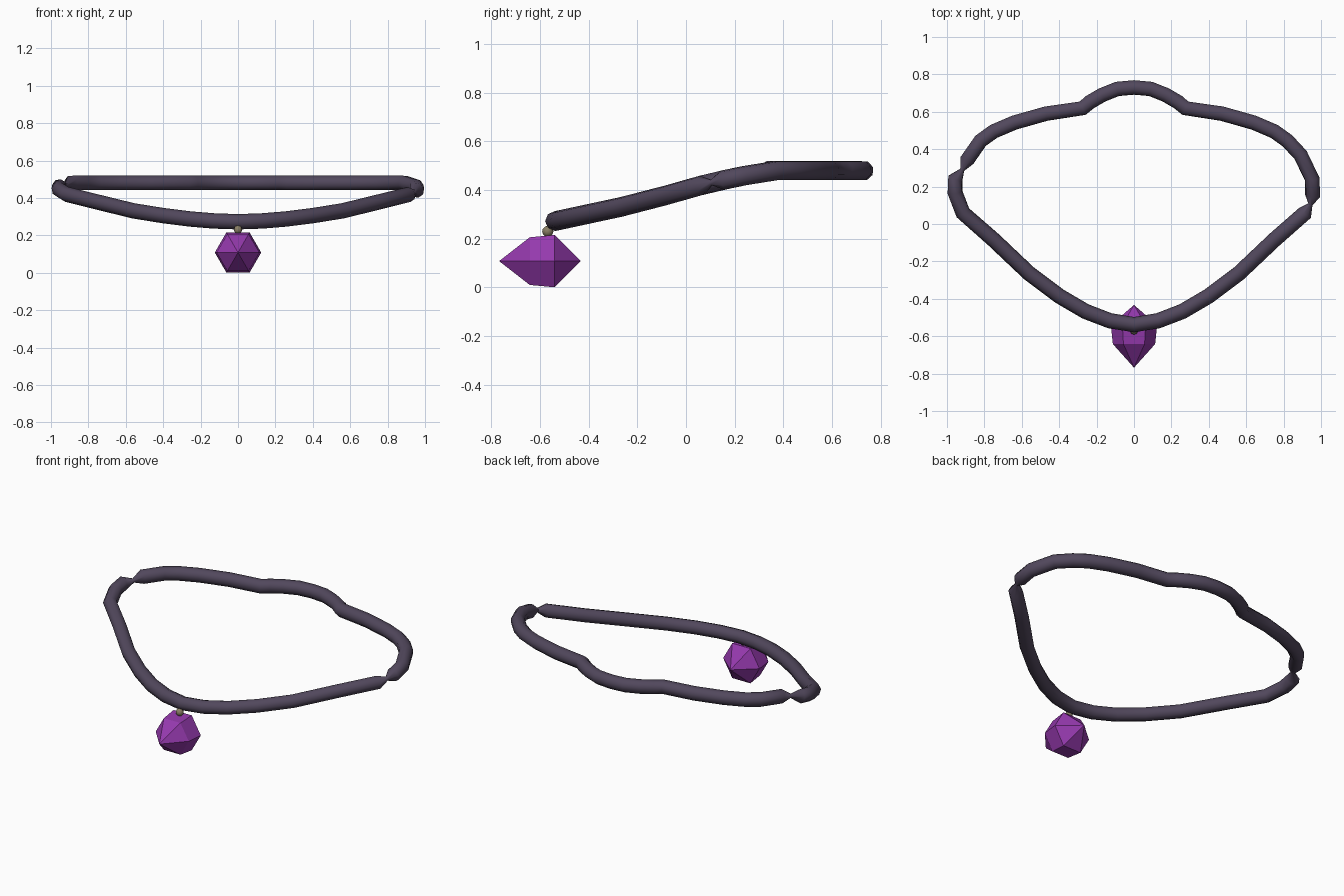
import bpy, bmesh, math

if "Cube" in bpy.data.objects:
    bpy.data.objects.remove(bpy.data.objects["Cube"])


def material(name, rgb):
    m = bpy.data.materials.new(name)
    m.diffuse_color = (*rgb, 1)
    m.use_nodes = True
    m.node_tree.nodes["Principled BSDF"].inputs["Base Color"].default_value = m.diffuse_color
    return m


cord_mat = material("dark_plum_cord", (0.083, 0.064, 0.108))
gem_mat = material("purple_gem", (0.30, 0.041, 0.42))
bead_mat = material("dull_brass", (0.25, 0.21, 0.13))


def cord_height(y):
    # rises from the front to a level back
    keys = [(-0.54, 0.272), (-0.2, 0.345), (0.1, 0.43), (0.34, 0.48), (1, 0.48)]
    for (y0, z0), (y1, z1) in zip(keys, keys[1:]):
        if y <= y1:
            return z0 + (z1 - z0) * (y - y0) / (y1 - y0)


# Cord: mirrored front and back runs joined by different pinched links per side
front = [(0.13, -0.517), (0.26, -0.467), (0.40, -0.385), (0.56, -0.265),
         (0.75, -0.085), (0.915, 0.06)]
back = [(0.82, 0.445), (0.75, 0.495), (0.64, 0.542), (0.47, 0.59), (0.275, 0.619),
        (0.235, 0.652), (0.17, 0.69), (0.09, 0.722)]
right_link = [(0.943, 0.105, 0.3), (0.955, 0.15, 1), (0.953, 0.24, 1), (0.89, 0.37, 1)]
left_link = [(-0.957, 0.17, 1), (-0.955, 0.245, 1), (-0.918, 0.29, 0.3), (-0.893, 0.34, 1)]

path = [(0, -0.538, 1)]
path += [(x, y, 1) for x, y in front] + right_link + [(x, y, 1) for x, y in back]
path += [(0, 0.73, 1)]
path += [(-x, y, 1) for x, y in reversed(back)] + left_link[::-1]
path += [(-x, y, 1) for x, y in reversed(front)]

curve = bpy.data.curves.new("cord", "CURVE")
curve.dimensions = "3D"
curve.bevel_depth = 0.041
curve.bevel_resolution = 2
spline = curve.splines.new("POLY")
spline.points.add(len(path) - 1)
for p, (x, y, r) in zip(spline.points, path):
    p.co = (x, y, cord_height(y), 1)
    p.radius = r
spline.use_cyclic_u = True
spline.use_smooth = True
curve.materials.append(cord_mat)
cord = bpy.data.objects.new("cord", curve)
bpy.context.collection.objects.link(cord)
bpy.context.view_layer.objects.active = cord
cord.select_set(True)
bpy.ops.object.convert(target="MESH")
bpy.ops.object.shade_smooth_by_angle(angle=math.radians(60))

# Gem: six-sided crystal lying front to back, pointed at both ends
bm = bmesh.new()
cz = 0.108
rings = [[bm.verts.new((r * math.cos(i * math.pi / 3), y, cz + r * math.sin(i * math.pi / 3)))
          for i in range(6)] for y, r in ((-0.642, 0.113), (-0.54, 0.124))]
tips = [bm.verts.new((0, y, cz)) for y in (-0.768, -0.433)]
for i in range(6):
    j = (i + 1) % 6
    bm.faces.new((rings[0][i], rings[0][j], rings[1][j], rings[1][i]))
    for ring, tip in zip(rings, tips):
        bm.faces.new((ring[i], ring[j], tip))
bmesh.ops.recalc_face_normals(bm, faces=bm.faces)
mesh = bpy.data.meshes.new("gem")
bm.to_mesh(mesh)
bm.free()
mesh.materials.append(gem_mat)
bpy.context.collection.objects.link(bpy.data.objects.new("gem", mesh))

# Bead joining the gem to the cord
bpy.ops.mesh.primitive_uv_sphere_add(segments=10, ring_count=6, radius=0.023,
                                     location=(0, -0.568, 0.23))
bead = bpy.context.object
bead.name = "hanging_bead"
bead.data.materials.append(bead_mat)
bpy.ops.object.shade_smooth_by_angle(angle=math.radians(60))
